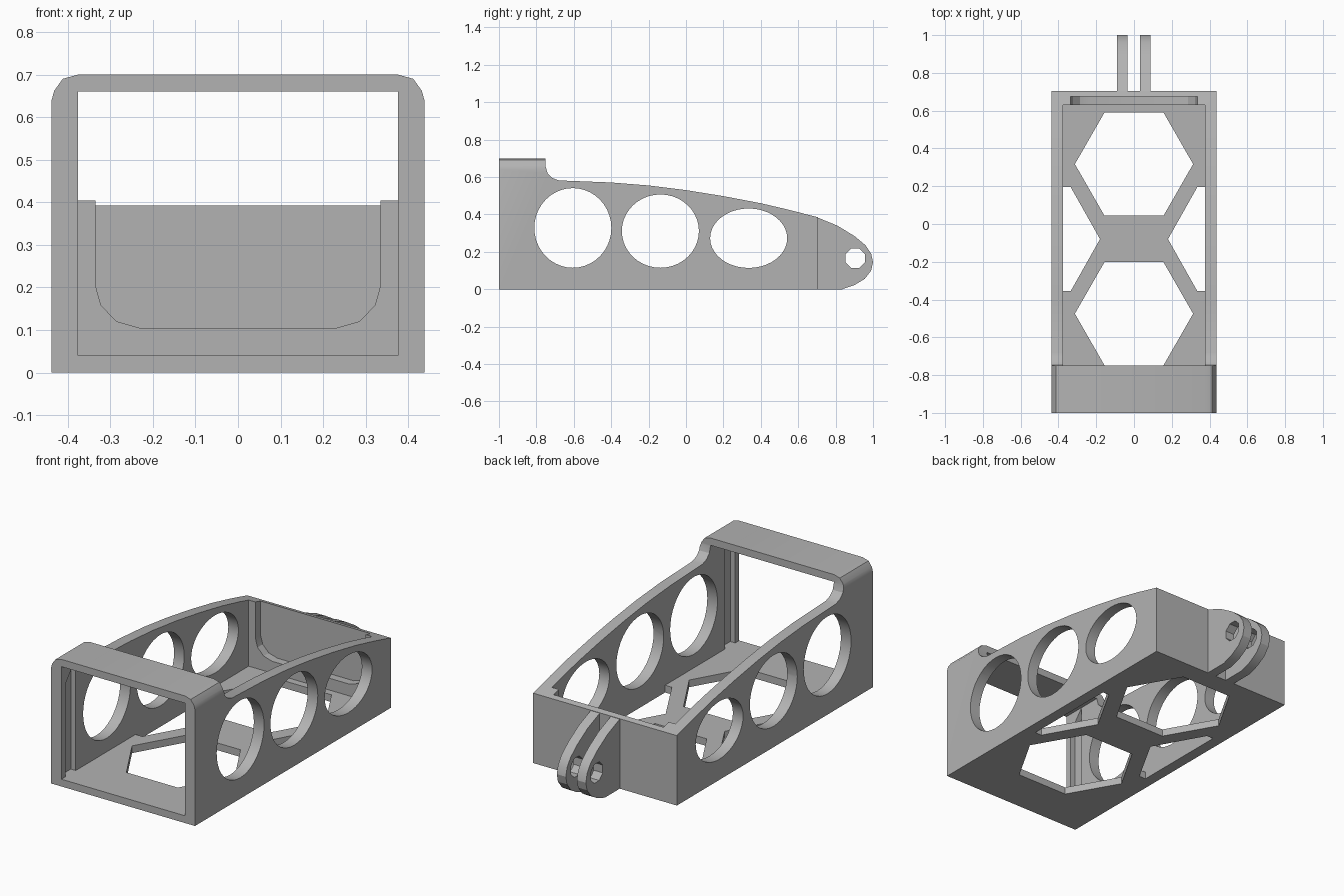
import bpy, bmesh
from math import cos, sin, tau, radians
from mathutils import Vector

if "Cube" in bpy.data.objects:
    bpy.data.objects.remove(bpy.data.objects["Cube"])

grey = bpy.data.materials.new("plain_grey")
grey.use_nodes = True
colour = (0.45, 0.45, 0.45, 1)
grey.diffuse_color = colour
grey.node_tree.nodes["Principled BSDF"].inputs["Base Color"].default_value = colour


def prism(name, points, axis, start, end):
    """Extrude a flat outline along x (points y,z), y (x,z) or z (x,y)."""
    place = {"x": lambda p: (start, p[0], p[1]),
             "y": lambda p: (p[0], start, p[1]),
             "z": lambda p: (p[0], p[1], start)}[axis]
    step = Vector([(end - start) * (axis == a) for a in "xyz"])
    bm = bmesh.new()
    face = bm.faces.new([bm.verts.new(place(p)) for p in points])
    side = bmesh.ops.extrude_face_region(bm, geom=[face])["geom"]
    bmesh.ops.translate(bm, vec=step, verts=[g for g in side if isinstance(g, bmesh.types.BMVert)])
    bmesh.ops.recalc_face_normals(bm, faces=bm.faces)
    mesh = bpy.data.meshes.new(name)
    bm.to_mesh(mesh)
    bm.free()
    mesh.materials.append(grey)
    obj = bpy.data.objects.new(name, mesh)
    bpy.context.collection.objects.link(obj)
    return obj


def select(obj):
    bpy.ops.object.select_all(action="DESELECT")
    obj.select_set(True)
    bpy.context.view_layer.objects.active = obj


def carve(obj, cutter, operation="DIFFERENCE"):
    select(obj)
    mod = obj.modifiers.new("carve", "BOOLEAN")
    mod.operation, mod.solver, mod.object = operation, "EXACT", cutter
    bpy.ops.object.modifier_apply(modifier=mod.name)
    bpy.data.objects.remove(cutter)


def smooth(obj):
    select(obj)
    bpy.ops.object.shade_smooth_by_angle(angle=radians(25))


def oval(cx, cy, rx, ry, count, turn=0.0):
    return [(cx + rx * cos(tau * (i + turn) / count), cy + ry * sin(tau * (i + turn) / count))
            for i in range(count)]


def box(x0, x1, y0, y1):
    return [(x0, y0), (x1, y0), (x1, y1), (x0, y1)]


def mirrored(points):
    return points + [(-x, z) for x, z in reversed(points)]


# Tray body: side profile, trimmed to the rounded front outline
side_profile = [(-1, 0), (0.705, 0), (0.705, 0.385), (0.55, 0.425), (0.4, 0.46), (0.2, 0.498),
                (0, 0.53), (-0.2, 0.555), (-0.4, 0.571), (-0.68, 0.582), (-0.715, 0.595),
                (-0.74, 0.62), (-0.75, 0.655), (-0.75, 0.7), (-1, 0.7)]
body = prism("tray_body", side_profile, "x", -0.5, 0.5)
outline = mirrored([(0.438, 0), (0.438, 0.64), (0.432, 0.662), (0.412, 0.69), (0.376, 0.7)])
outline[4:6] = [(0.376, 0.7001), (-0.376, 0.7001)]
carve(body, prism("outline_trim", outline, "y", -1.1, 0.8), "INTERSECT")

# Hollow inside, leaving the front hoop, floor and back wall
carve(body, prism("cavity", box(-0.376, 0.376, 0.04, 0.66), "y", -1.1, 0.63))

# Rounded pocket in the back wall
pocket = mirrored([(0.335, 0.6), (0.335, 0.205), (0.322, 0.158), (0.285, 0.12), (0.232, 0.105)])
carve(body, prism("pocket", pocket, "y", 0.6, 0.675))

# Oval windows through both side walls
for cy, cz, ry, rz in [(-0.605, 0.328, 0.206, 0.213), (-0.137, 0.311, 0.206, 0.196),
                       (0.335, 0.273, 0.206, 0.159)]:
    carve(body, prism("window", oval(cy, cz, ry, rz, 40), "x", -0.6, 0.6))

# Hexagon openings in the floor
for cy in (0.317, -0.475):
    carve(body, prism("floor_hexagon", oval(0, cy, 0.313, 0.315, 6), "z", -0.1, 0.1))

# Half hexagons and shallow slots beside each side wall
for s in (-1, 1):
    half = [(s * 0.18, -0.08), (s * 0.335, 0.195), (s * 0.376, 0.195),
            (s * 0.376, -0.355), (s * 0.335, -0.355)]
    carve(body, prism("floor_half_hexagon", half, "z", -0.1, 0.1))
    slot = [(-0.965, 0.04), (-0.875, 0.04), (-0.875, 0.66), (-0.965, 0.55)]
    carve(body, prism("wall_slot", slot, "x", s * 0.34, s * 0.406))
smooth(body)

# Pair of hinge lugs on the back
lug_profile = [(0.7, 0), (0.835, 0), (0.9, 0.022), (0.955, 0.055), (0.99, 0.1), (1, 0.145),
               (0.99, 0.19), (0.96, 0.235), (0.9, 0.285), (0.81, 0.34), (0.7, 0.385)]
for name, x in (("right_lug", -0.09), ("left_lug", 0.032)):
    lug = prism(name, lug_profile, "x", x, x + 0.055)
    carve(lug, prism("pin_hole", oval(0.905, 0.165, 0.056, 0.056, 8, 0.5), "x", -0.2, 0.2))
    smooth(lug)
